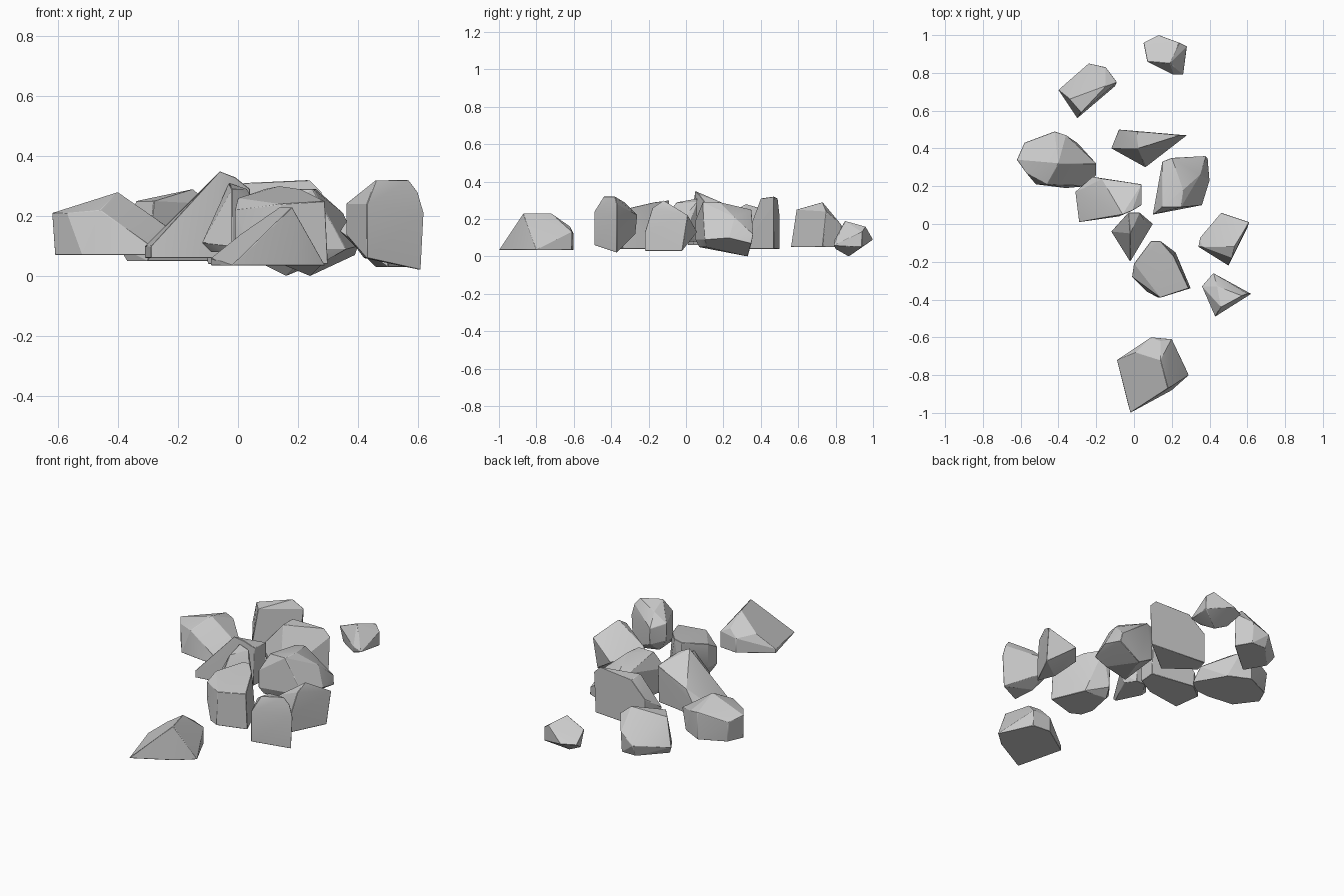
import bpy
import bmesh
import math
from mathutils import Vector

default_cube = bpy.data.objects.get("Cube")
if default_cube:
    bpy.data.objects.remove(default_cube, do_unlink=True)

# One plain stone colour
stone = bpy.data.materials.new("stone_grey")
stone.use_nodes = True
stone_colour = (0.6, 0.6, 0.6, 1)
stone.diffuse_color = stone_colour
stone.node_tree.nodes["Principled BSDF"].inputs["Base Color"].default_value = stone_colour

CENTI = 0.01


def rock(name, floor, foot, crown, chamfer=0.002):
    """Chipped boulder: convex skin over a flat foot outline and raised corners (in hundredths)."""
    corners = [(x, y, floor) for x, y in foot] + list(crown)
    bm = bmesh.new()
    for corner in corners:
        bm.verts.new(Vector(corner) * CENTI)
    hull = bmesh.ops.convex_hull(bm, input=bm.verts[:])
    unused = {g for g in hull["geom_interior"] + hull["geom_unused"]
              if isinstance(g, bmesh.types.BMVert)}
    bmesh.ops.delete(bm, geom=list(unused), context="VERTS")

    # Merge nearly level facets into broad split faces
    bmesh.ops.dissolve_limit(bm, angle_limit=math.radians(7),
                             verts=bm.verts[:], edges=bm.edges[:])
    bmesh.ops.recalc_face_normals(bm, faces=bm.faces[:])
    mesh = bpy.data.meshes.new(name)
    bm.to_mesh(mesh)
    bm.free()
    mesh.materials.append(stone)

    stone_object = bpy.data.objects.new(name, mesh)
    bpy.context.collection.objects.link(stone_object)

    # Slightly worn edges
    worn = stone_object.modifiers.new("worn_edges", "BEVEL")
    worn.width = chamfer
    worn.segments = 1
    worn.limit_method = "ANGLE"
    worn.angle_limit = math.radians(35)

    bpy.ops.object.select_all(action="DESELECT")
    stone_object.select_set(True)
    bpy.context.view_layer.objects.active = stone_object
    bpy.ops.object.shade_smooth_by_angle(angle=math.radians(20))
    return stone_object


# Rear stones
rock("rear_pebble", 4,
     foot=[(8, 88), (20, 80)],
     crown=[(5, 96, 9), (13, 100, 9), (24, 96, 16), (28, 94, 13), (19, 85, 19),
            (28, 94, 5), (26, 79, 6), (21, 79, 8), (7, 86, 14), (16, 87, 0)])

rock("rear_left_stone", 5,
     foot=[(-37, 68), (-30, 56), (-10, 73), (-15, 82), (-24, 82)],
     crown=[(-40, 71, 10), (-34, 66, 25), (-28, 59, 25), (-24, 85, 12),
            (-15, 73, 29), (-9, 75, 24), (-15, 83, 17)])

rock("rear_slab", 4,
     foot=[(-8, 50), (27, 47), (6, 30), (-10, 42)],
     crown=[(28, 47, 28), (24, 47, 32), (2, 49, 31), (-8, 50, 22),
            (2, 40, 31), (-12, 40, 15)])

# Middle stones
rock("left_boulder", 7,
     foot=[(-61, 33), (-57, 42), (-42, 49), (-30, 43), (-20, 26),
           (-25, 20), (-36, 19), (-52, 21)],
     crown=[(-62, 34, 21), (-58, 43, 19), (-42, 49, 23), (-36, 47, 22),
            (-40, 32, 28), (-46, 21, 22), (-57, 27, 21), (-20, 32, 14)])

rock("right_boulder", 5,
     foot=[(12, 7), (29, 11), (15, 33)],
     crown=[(15, 33, 25), (20, 35, 25), (38, 36, 12), (26, 18, 29), (35, 26, 21),
            (15, 9, 29), (25, 9, 29), (10, 5, 19), (40, 23, 10),
            (39, 35, 7), (36, 10, 9), (10, 5, 9), (24, 33, 0)])

rock("leaning_stone", 6,
     foot=[(-29, 1), (-8, 4), (3, 10), (4, 20), (-22, 24), (-31, 17)],
     crown=[(-31, 17, 10), (-29, 1, 10), (-22, 25, 14), (-6, 5, 35),
            (-1, 7, 33), (4, 10, 29), (4, 21, 28), (-17, 24, 21)])

rock("centre_shard", 8,
     foot=[(-9, -4), (-3, 6), (3, 6), (7, 0), (-2, -18)],
     crown=[(-12, -4, 11), (10, 0, 13), (-2, -20, 10), (-2, -5, 29),
            (-3, 6, 31), (3, 6, 29), (7, 0, 22)])

rock("right_block", 3,
     foot=[(50, -22), (60, -2), (46, -12)],
     crown=[(35, -7, 14), (46, 6, 13), (61, 1, 22), (52, -18, 26),
            (53, -12, 30), (36, -12, 18), (50, -22, 13), (34, -12, 15)])

# Front stones
rock("flat_topped_boulder", 4,
     foot=[(30, -34), (13, -39), (7, -36), (5, -29), (8, -14), (22, -15)],
     crown=[(9, -9, 29), (14, -9, 30), (21, -17, 29), (29, -34, 25),
            (14, -39, 24), (-1, -28, 22), (0, -21, 26), (-1, -28, 12),
            (0, -21, 12), (10, -9, 8)])

rock("upright_stone", 6,
     foot=[(43, -49), (42, -35)],
     crown=[(43, -49, 24), (46, -44, 32), (57, -38, 32), (44, -33, 29),
            (60, -37, 28), (62, -37, 21), (61, -37, 2), (36, -33, 24),
            (36, -33, 14), (42, -26, 22), (43, -27, 12)])

rock("front_wedge", 3.5,
     foot=[(-9, -72), (-2, -100), (20, -88), (29, -80), (20, -61), (9, -60)],
     crown=[(18, -87, 23), (14, -72, 23), (1, -68, 14), (14, -62, 16),
            (20, -61, 13), (9, -60, 12), (-9, -72, 6)])
